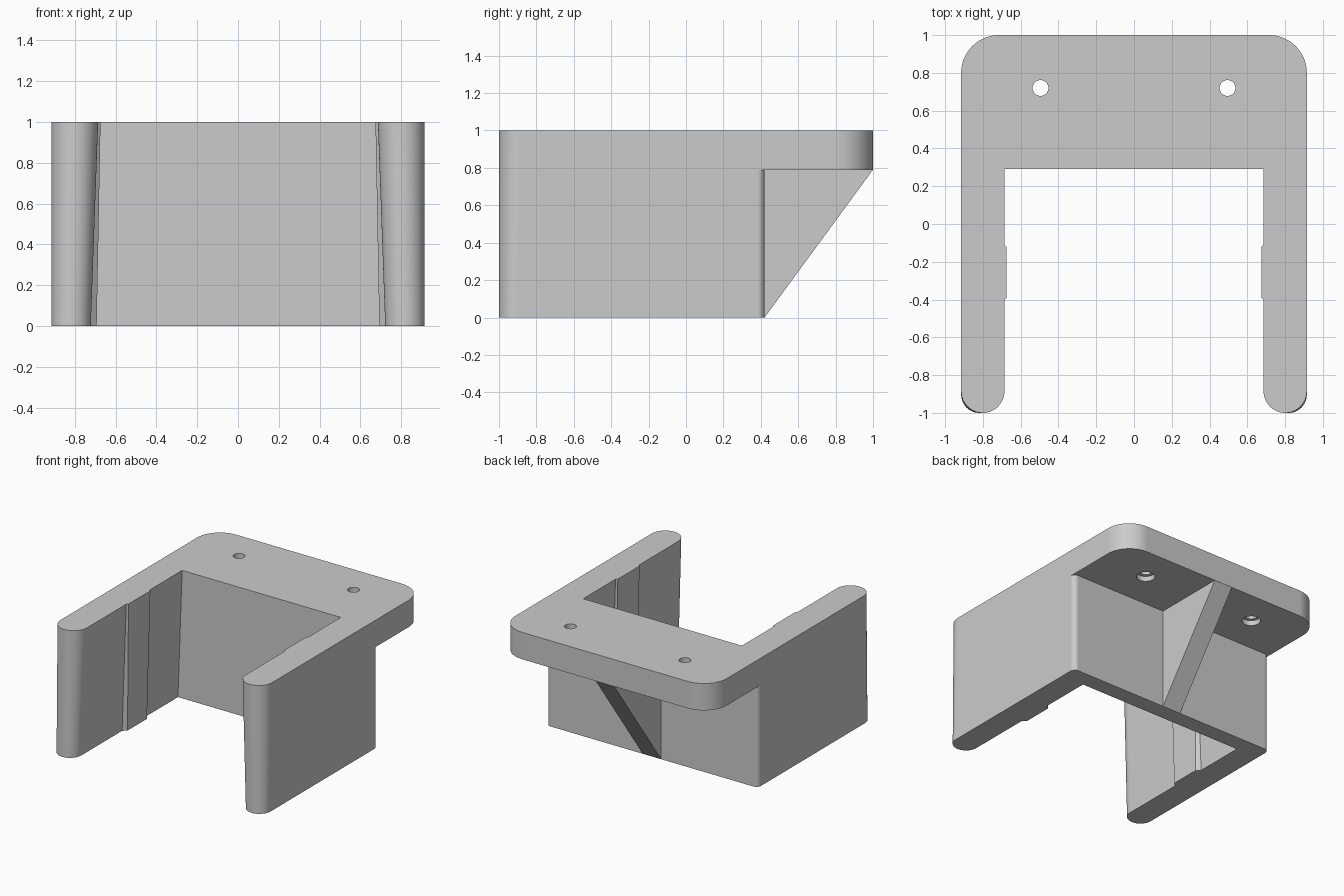
import bpy, bmesh, math

if "Cube" in bpy.data.objects:
    bpy.data.objects.remove(bpy.data.objects["Cube"], do_unlink=True)

# Main sizes
HALF_W = 0.915
INNER_TOP, INNER_BOTTOM = 0.686, 0.722
WALL_FRONT, WALL_BACK = 0.29, 0.42
PLATE_Z = 0.79

grey = bpy.data.materials.new("matte grey")
grey.use_nodes = True
grey.diffuse_color = (0.6, 0.6, 0.6, 1)
grey.node_tree.nodes["Principled BSDF"].inputs["Base Color"].default_value = (0.6, 0.6, 0.6, 1)


def loft(name, lower, upper):
    """Closed solid between two matching loops of 3D points."""
    bm = bmesh.new()
    a = [bm.verts.new(p) for p in lower]
    b = [bm.verts.new(p) for p in upper]
    n = len(a)
    bm.faces.new(a)
    bm.faces.new(b)
    for i in range(n):
        j = (i + 1) % n
        bm.faces.new((a[i], a[j], b[j], b[i]))
    bmesh.ops.recalc_face_normals(bm, faces=bm.faces[:])
    mesh = bpy.data.meshes.new(name)
    bm.to_mesh(mesh)
    bm.free()
    mesh.materials.append(grey)
    obj = bpy.data.objects.new(name, mesh)
    bpy.context.collection.objects.link(obj)
    return obj


def arc(cx, cy, r, start, end, steps):
    angles = [math.radians(start + (end - start) * i / steps) for i in range(steps + 1)]
    return [(cx + r * math.cos(t), cy + r * math.sin(t)) for t in angles]


def at_height(outline, z):
    return [(x, y, z) for x, y in outline]


def mirrored(half):
    """Complete an outline whose +x half runs from front to back."""
    return half + [(-x, y) for x, y in reversed(half)]


def u_outline(inner):
    r = (HALF_W - inner) / 2
    half = [(inner, WALL_FRONT)]
    half += arc(inner + r, r - 1, r, 180, 360, 24)
    half += arc(HALF_W - 0.04, WALL_BACK - 0.04, 0.04, 0, 90, 8)
    return mirrored(half)


def combine(target, tool, operation):
    mod = target.modifiers.new(operation.title(), "BOOLEAN")
    mod.operation = operation
    mod.solver = "EXACT"
    mod.object = tool
    tool.hide_render = True
    bpy.context.view_layer.objects.active = target
    bpy.ops.object.modifier_apply(modifier=mod.name)
    bpy.data.objects.remove(tool, do_unlink=True)


# U-shaped wall with arms that thicken towards the top
bracket = loft("bracket_body", at_height(u_outline(INNER_BOTTOM), 0),
               at_height(u_outline(INNER_TOP), 1))

# Mounting plate with rounded back corners
plate_outline = mirrored([(HALF_W, 0.35)] + arc(HALF_W - 0.2, 0.8, 0.2, 0, 90, 20))
combine(bracket, loft("mounting_plate", at_height(plate_outline, PLATE_Z),
                      at_height(plate_outline, 1)), "UNION")

# Triangular rib under the plate
rib = [(0.39, 0), (WALL_BACK, 0), (1, PLATE_Z), (1, 0.82), (0.39, 0.82)]
combine(bracket, loft("support_rib", [(-0.08, y, z) for y, z in rib],
                      [(0.08, y, z) for y, z in rib]), "UNION")


# Raised pads on the inner faces of the arms
def pad_outline(side, face, base, slope):
    return [(side * 0.78, -0.4), (side * base, -0.4), (side * face, slope - 0.4),
            (side * face, -0.11 - slope), (side * base, -0.11), (side * 0.78, -0.11)]


for side, label in ((1, "left"), (-1, "right")):
    combine(bracket, loft(label + "_pad",
                          at_height(pad_outline(side, 0.693, INNER_BOTTOM, 0.025), 0),
                          at_height(pad_outline(side, 0.674, INNER_TOP, 0.01), 1)), "UNION")

# Screw holes, widened from below
for side in (1, -1):
    for radius, low, high in ((0.042, 0.7, 1.1), (0.067, 0.7, 0.83)):
        ring = arc(side * 0.495, 0.72, radius, 0, 348.75, 31)
        combine(bracket, loft("hole_cutter", at_height(ring, low),
                              at_height(ring, high)), "DIFFERENCE")

# Smooth the curved surfaces and keep flat faces flat
bpy.ops.object.select_all(action="DESELECT")
bracket.select_set(True)
bpy.context.view_layer.objects.active = bracket
bpy.ops.object.shade_smooth_by_angle(angle=math.radians(25))
weighted = bracket.modifiers.new("Weighted Normals", "WEIGHTED_NORMAL")
weighted.keep_sharp = True
